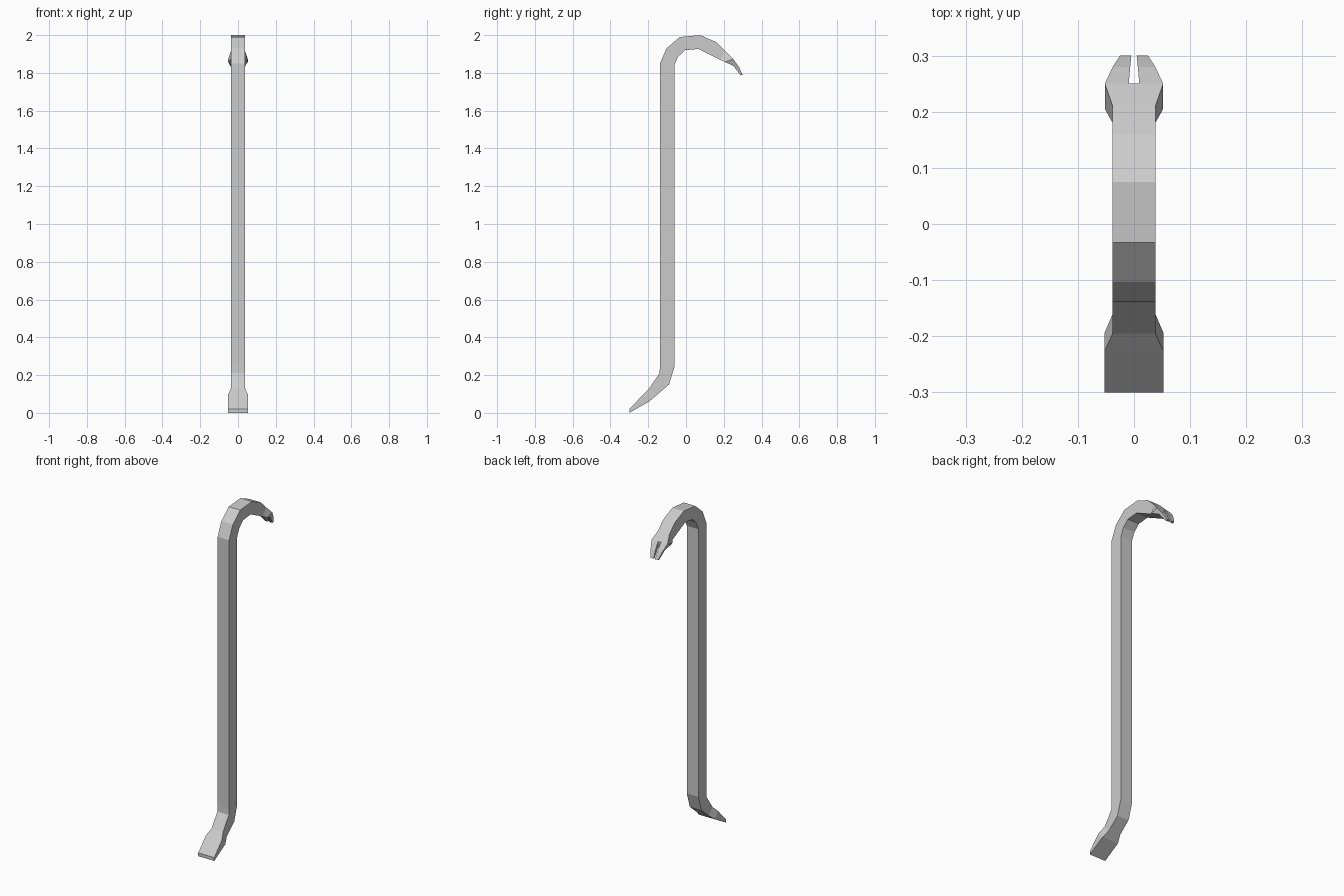
import bpy, bmesh

if "Cube" in bpy.data.objects:
    bpy.data.objects.remove(bpy.data.objects["Cube"])

# Stations along the bar: outer (y, z), inner (y, z), half width
STATIONS = [
    (-0.30, 0.02, -0.30, 0.00, 0.053),    # chisel tip
    (-0.228, 0.096, -0.195, 0.06, 0.053),
    (-0.195, 0.13, -0.16, 0.09, 0.038),
    (-0.14, 0.21, -0.09, 0.15, 0.038),    # heel bend
    (-0.138, 0.25, -0.062, 0.24, 0.038),
    (-0.138, 1.85, -0.062, 1.84, 0.038),  # top of shaft
    (-0.103, 1.93, -0.042, 1.885, 0.038),
    (-0.033, 1.99, -0.005, 1.92, 0.038),  # hook
    (0.075, 2.00, 0.065, 1.927, 0.038),
    (0.16, 1.963, 0.13, 1.895, 0.038),
    (0.21, 1.915, 0.18, 1.87, 0.038),
    (0.25, 1.873, 0.205, 1.858, 0.052),   # claw flare
    (0.28, 1.832, 0.25, 1.838, 0.038),
    (0.30, 1.79, 0.289, 1.787, 0.025),    # claw tip
]


def finish(name, bm):
    bmesh.ops.recalc_face_normals(bm, faces=bm.faces[:])
    mesh = bpy.data.meshes.new(name)
    bm.to_mesh(mesh)
    bm.free()
    obj = bpy.data.objects.new(name, mesh)
    bpy.context.collection.objects.link(obj)
    return obj


def loft(name, rings):
    bm = bmesh.new()
    loops = [[bm.verts.new(p) for p in r] for r in rings]
    for a, b in zip(loops, loops[1:]):
        for i in range(4):
            j = (i + 1) % 4
            bm.faces.new((a[i], a[j], b[j], b[i]))
    bm.faces.new(loops[0])
    bm.faces.new(loops[-1])
    return finish(name, bm)


# Bar with chisel foot and hooked claw
bar = loft("pry_bar", [
    [(-w, yo, zo), (w, yo, zo), (w, yi, zi), (-w, yi, zi)]
    for yo, zo, yi, zi, w in STATIONS])

# Tapered wedge that cuts the nail slot
slot = loft("slot_cutter", [
    [(-w, y, 1.95), (w, y, 1.95), (w, y, 1.70), (-w, y, 1.70)]
    for y, w in ((0.25, 0.0095), (0.32, 0.003))])
slot.hide_render = True
slot.hide_viewport = True

cut = bar.modifiers.new("nail_slot", 'BOOLEAN')
cut.operation = 'DIFFERENCE'
cut.solver = 'EXACT'
cut.object = slot
